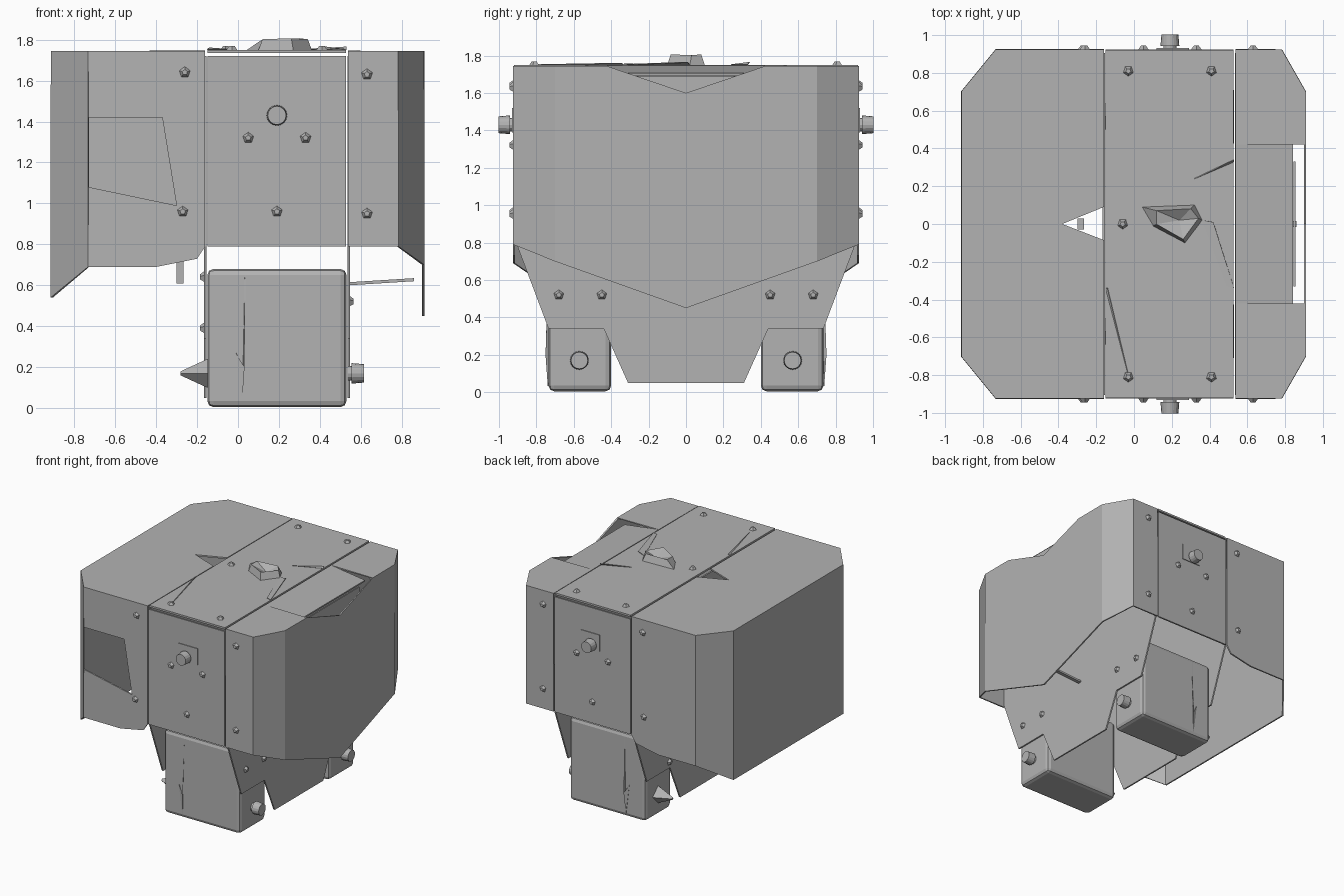
import bpy, bmesh
from mathutils import Vector

old = bpy.data.objects.get("Cube")
if old:
    bpy.data.objects.remove(old, do_unlink=True)

grey = bpy.data.materials.new("plain grey")
grey.use_nodes = True
colour = (0.45, 0.45, 0.45, 1)
grey.diffuse_color = colour
grey.node_tree.nodes["Principled BSDF"].inputs["Base Color"].default_value = colour


def finish(name, bm):
    mesh = bpy.data.meshes.new(name)
    bmesh.ops.recalc_face_normals(bm, faces=bm.faces)
    bm.to_mesh(mesh)
    bm.free()
    mesh.materials.append(grey)
    ob = bpy.data.objects.new(name, mesh)
    bpy.context.collection.objects.link(ob)
    return ob


def shell(name, polys, thick=0.012):
    """Thin sheet metal from polygons, joined where they share corners."""
    bm = bmesh.new()
    for poly in polys:
        bm.faces.new([bm.verts.new(p) for p in poly])
    bmesh.ops.remove_doubles(bm, verts=bm.verts, dist=0.0005)
    ob = finish(name, bm)
    mod = ob.modifiers.new("sheet", "SOLIDIFY")
    mod.thickness = thick
    mod.offset = 0
    return ob


def box(name, lo, hi, bevel=0):
    bm = bmesh.new()
    bmesh.ops.create_cube(bm, size=1)
    for v in bm.verts:
        v.co = [l + (c + 0.5) * (h - l) for c, l, h in zip(v.co, lo, hi)]
    ob = finish(name, bm)
    if bevel:
        mod = ob.modifiers.new("round", "BEVEL")
        mod.width = bevel
        mod.segments = 2
    return ob


def peg(name, base, direction, r1, r2, length, sides):
    bm = bmesh.new()
    bmesh.ops.create_cone(bm, cap_ends=True, segments=sides, radius1=r1, radius2=r2, depth=length)
    d = Vector(direction)
    turn = d.to_track_quat("Z", "Y")
    for v in bm.verts:
        v.co = turn @ v.co + Vector(base) + d * length / 2
    return finish(name, bm)


def knob(name, base, direction):
    d = Vector(direction)
    peg(name + "_stem", base, d, 0.035, 0.035, 0.04, 12)
    peg(name + "_head", Vector(base) + d * 0.02, d, 0.05, 0.045, 0.06, 16)


def bolt(name, base, direction):
    peg(name, base, direction, 0.03, 0.014, 0.022, 5)


TOP, END = 1.74, 0.92

# Right cover: open window notch in front, triangular notch in the roof
x0, x1, x2 = -0.16, -0.73, -0.91
lower = [(x1, 0.69), (-0.4, 0.69), (-0.2, 0.73), (x0, 0.79)]
window = [(x1, 1.42), (-0.37, 1.42), (-0.30, 0.99), (x1, 1.08)]
upper = [(x0, TOP), (x1, TOP)]
polys = [[(x, -END, z) for x, z in upper + window + lower],
         [(x, END, z) for x, z in upper + lower],
         [(x2, -0.7, TOP), (x2, 0.7, TOP), (x2, 0.7, 0.54), (x2, -0.7, 0.54)]]
for s in (-1, 1):
    polys.append([(x1, s * END, TOP), (x2, s * 0.7, TOP), (x2, s * 0.7, 0.54), (x1, s * END, 0.69)])
roof = [(x0, END), (x1, END), (x2, 0.7), (x2, -0.7), (x1, -END), (x0, -END),
        (x0, -0.085), (-0.38, 0), (x0, 0.09)]
polys.append([(x, y, TOP) for x, y in roof])
shell("right_cover", polys)

# Left cover: side wall dips at the top and hangs to a point below
a, b, c = 0.537, 0.78, 0.905
side = [(0.7, 0.70), (0.7, TOP), (0.42, TOP), (0, 1.6),
        (-0.42, TOP), (-0.7, TOP), (-0.7, 0.70), (0, 0.45)]
polys = [[(c, y, z) for y, z in side]]
for s in (-1, 1):
    polys += [[(a, s * END, TOP), (b, s * END, TOP), (b, s * END, 0.79), (a, s * END, 0.79)],
              [(b, s * END, TOP), (c, s * 0.7, TOP), (c, s * 0.7, 0.70), (b, s * END, 0.79)],
              [(a, s * END, TOP), (b, s * END, TOP), (c, s * 0.7, TOP),
               (c, s * 0.42, TOP), (a, s * 0.42, TOP)]]
shell("left_cover", polys)
shell("sunken_roof_flap", [
    [(a, -0.42, TOP), (0.84, -0.42, 1.70), (0.84, 0.42, 1.70), (a, 0.42, TOP)]])
box("flap_lip", (0.845, -0.33, 1.5), (0.855, 0.33, 1.69))

# Middle roof and end panels
box("middle_roof", (-0.15, -END, 1.735), (0.528, END, 1.75))
for s, end in ((-1, "front"), (1, "back")):
    y = sorted((s * 0.912, s * 0.925))
    box(end + "_panel", (-0.15, y[0], 0.79), (0.528, y[1], 1.72))
    y = sorted((s * 0.925, s * 0.931))
    box(end + "_knob_plate", (0.12, y[0], 1.39), (0.29, y[1], 1.52))
    knob(end + "_knob", (0.19, s * 0.922, 1.43), (0, s, 0))
    for x, z in ((-0.26, 1.64), (-0.27, 0.96), (0.05, 1.32), (0.33, 1.32),
                 (0.19, 0.96), (0.63, 1.63), (0.63, 0.95)):
        bolt(end + "_bolt", (x, s * 0.922, z), (0, s, 0))
    for x in (-0.03, 0.41):
        bolt(end + "_roof_bolt", (x, s * 0.81, 1.747), (0, 0, 1))
bolt("middle_roof_bolt", (-0.06, 0, 1.747), (0, 0, 1))

# Inner side plates, reaching down between the legs
half = [(0.905, 1.72), (0.905, 0.79), (0.735, 0.34), (0.44, 0.34), (0.31, 0.05)]
outline = half + [(-y, z) for y, z in reversed(half)]
for x, word in ((-0.16, "right"), (0.54, "left")):
    shell(word + "_inner_plate", [[(x, y, z) for y, z in outline]])

# Legs with knobs and bolts on the sides
for s, end in ((-1, "front"), (1, "back")):
    y = sorted((s * 0.4, s * 0.735))
    box(end + "_leg", (-0.15, y[0], 0.005), (0.53, y[1], 0.68), 0.03)
    knob(end + "_leg_knob", (0.535, s * 0.57, 0.17), (1, 0, 0))
    peg(end + "_leg_spike", (-0.15, s * 0.57, 0.17), (-1, 0, 0), 0.07, 0.01, 0.13, 4)
    for yy in (0.68, 0.45):
        bolt(end + "_leg_bolt", (0.543, s * yy, 0.52), (1, 0, 0))
        bolt(end + "_leg_bolt", (-0.163, s * yy, 0.64 if yy > 0.5 else 0.39), (-1, 0, 0))
    # Torn seam in the leg face
    f = s * 0.737
    shell(end + "_leg_seam", [[(0.02, f, 0.03), (0.035, f, 0.65), (0.03, s * 0.75, 0.2)],
                              [(0.02, f, 0.03), (-0.01, f, 0.27), (0.03, s * 0.75, 0.2)]], 0.004)

# Crumpled lump and raised slivers on the roof
rim = [(0.04, 0.09), (0.32, 0.10), (0.36, 0.02), (0.27, -0.10), (0.10, -0.01)]
crest = [(0.12, 0.07, 1.80), (0.30, 0.08, 1.805), (0.34, 0.03, 1.80), (0.26, -0.08, 1.805), (0.12, 0, 1.80)]
base = [(x, y, 1.745) for x, y in rim]
dent = (0.24, 0.02, 1.76)
polys = []
for i in range(5):
    j = (i + 1) % 5
    polys += [[base[i], base[j], crest[j], crest[i]], [crest[i], crest[j], dent]]
shell("roof_lump", polys, 0.004)
shell("roof_slivers", [
    [(0.36, 0.02, 1.75), (0.42, 0.01, 1.765), (0.53, -0.34, 1.752), (0.49, -0.33, 1.755)],
    [(0.32, 0.24, 1.752), (0.53, 0.34, 1.765), (0.53, 0.33, 1.752)],
    [(-0.15, -0.34, 1.752), (-0.14, -0.34, 1.76), (-0.03, -0.8, 1.752)]], 0.004)

# Loose struts under the covers
shell("left_strut", [[(0.54, 0, 0.60), (0.86, 0, 0.62), (0.86, 0, 0.635), (0.54, 0, 0.615)]], 0.03)
box("right_strut", (-0.30, -0.03, 0.61), (-0.265, 0.03, 0.75))
